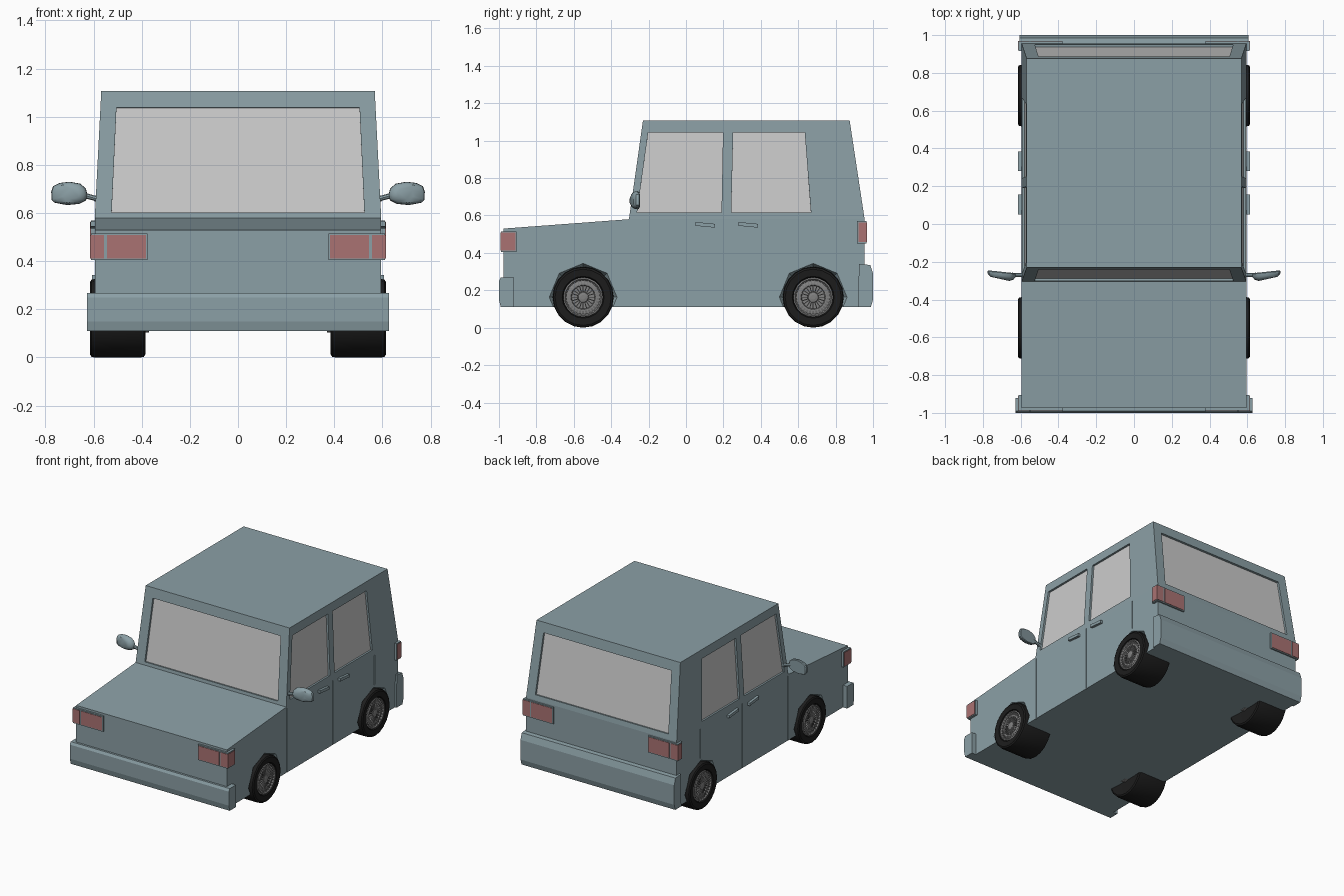
import bpy, bmesh, math
from mathutils import Vector

if "Cube" in bpy.data.objects:
    bpy.data.objects.remove(bpy.data.objects["Cube"])

def material(name, rgb):
    m = bpy.data.materials.new(name)
    m.diffuse_color = (*rgb, 1)
    m.use_nodes = True
    m.node_tree.nodes["Principled BSDF"].inputs["Base Color"].default_value = m.diffuse_color
    return m

PAINT = material("paint", (0.26, 0.35, 0.38))
RED = material("lamp_red", (0.40, 0.17, 0.17))
RUBBER = material("rubber", (0.012, 0.012, 0.012))
GREY = material("rim_grey", (0.22, 0.22, 0.22))

def finish(name, bm, mat=None):
    bmesh.ops.recalc_face_normals(bm, faces=bm.faces)
    me = bpy.data.meshes.new(name)
    bm.to_mesh(me)
    bm.free()
    ob = bpy.data.objects.new(name, me)
    bpy.context.collection.objects.link(ob)
    if mat:
        me.materials.append(mat)
    return ob

def smooth(ob, deg=35):
    bpy.ops.object.select_all(action='DESELECT')
    ob.select_set(True)
    bpy.context.view_layer.objects.active = ob
    bpy.ops.object.shade_smooth_by_angle(angle=math.radians(deg))

def loft(name, loops, mat=None):
    """Skin a stack of equal-length point loops and cap both ends."""
    bm = bmesh.new()
    rows = [[bm.verts.new(p) for p in lp] for lp in loops]
    n = len(loops[0])
    for a, b in zip(rows, rows[1:]):
        for i in range(n):
            j = (i + 1) % n
            bm.faces.new((a[i], a[j], b[j], b[i]))
    bm.faces.new(rows[0])
    bm.faces.new(rows[-1])
    return finish(name, bm, mat)

def slab(name, pts, normal, d0, d1, mat=None):
    """Prism of a flat outline between two offsets along a normal."""
    nrm = Vector(normal).normalized()
    return loft(name, [[Vector(p) + nrm * d for p in pts] for d in (d0, d1)], mat)

def box(name, x0, x1, y0, y1, z0, z1, mat=None):
    return slab(name, [(x0, y0, z0), (x1, y0, z0), (x1, y1, z0), (x0, y1, z0)],
                (0, 0, 1), 0, z1 - z0, mat)

def revolve(name, prof, cx, cy, cz, side, n, mat):
    """Spin a (radius, x) profile about a wheel axle."""
    loops = [[(side * x + cx, cy + r * math.cos(2 * math.pi * i / n),
               cz + r * math.sin(2 * math.pi * i / n)) for i in range(n)] for r, x in prof]
    return loft(name, loops, mat)

# Body shell: side outline widened to a lower box and tapered cabin
W, WT, ZB, ZT = 0.595, 0.568, 0.58, 1.108
outline = [(-0.975, 0.11), (-0.975, 0.53), (-0.305, ZB), (-0.23, ZT),
           (0.875, ZT), (0.955, ZB), (0.955, 0.11)]
bm = bmesh.new()
sides = []
for s in (-1, 1):
    v = [bm.verts.new((s * (WT if z == ZT else W), y, z)) for y, z in outline]
    bm.faces.new([v[i] for i in (0, 1, 2, 5, 6)])
    bm.faces.new(v[2:6])
    sides.append(v)
for i in range(7):
    j = (i + 1) % 7
    bm.faces.new((sides[0][i], sides[0][j], sides[1][j], sides[1][i]))
body = finish("body", bm, PAINT)

def cut(cutter):
    cutter.hide_render = True
    m = body.modifiers.new("cut", 'BOOLEAN')
    m.object, m.operation, m.solver = cutter, 'DIFFERENCE', 'EXACT'
    bpy.context.view_layer.objects.active = body
    bpy.ops.object.modifier_apply(modifier=m.name)
    bpy.data.objects.remove(cutter)

def window(name, pts, normal):
    cut(slab("cutter", pts, normal, -0.018, 0.05))
    slab(name, pts, normal, -0.025, -0.014)

# Windscreen and rear window
def t(z): return (z - ZB) / (ZT - ZB)
def end_pts(f, z0, z1, x0, x1):
    return [(-x0, f(z0), z0), (x0, f(z0), z0), (x1, f(z1), z1), (-x1, f(z1), z1)]
window("windscreen", end_pts(lambda z: -0.305 + 0.075 * t(z), 0.602, 1.038, 0.525, 0.505),
       (0, -0.528, 0.075))
window("rear_window", end_pts(lambda z: 0.955 - 0.08 * t(z), 0.615, 1.038, 0.525, 0.505),
       (0, 0.528, 0.08))

ARCH, AXLES = [0.185, 0.165], (-0.55, 0.68)
WZ = 0.163
for s, tag in ((-1, "left"), (1, "right")):
    # Side windows
    for nm, q in (("front", [(-0.262, 0.615), (0.19, 0.615), (0.198, 1.045), (-0.202, 1.045)]),
                  ("rear", [(0.242, 0.615), (0.668, 0.615), (0.635, 1.045), (0.252, 1.045)])):
        pts = [(s * (W - (W - WT) * t(z)), y, z) for y, z in q]
        window(f"{nm}_side_window_{tag}", pts, (s * 0.528, 0, 0.027))

    # Wheel arch recesses (eight sided, narrowing inward)
    for cy in AXLES:
        cut(revolve("cutter", [(0.158, 0.555), (0.181, 0.595), (0.184, 0.60)],
                    0, cy, WZ, s, 8, PAINT))

    # Door gaps
    for gy, z0, z1 in ((-0.298, 0.10, 0.57), (0.217, 0.10, 0.57), (0.69, 0.36, 0.57)):
        cut(box("cutter", s * 0.588, s * 0.62, gy - 0.003, gy + 0.003, z0, z1))

    # Door handles
    for i, (y0, y1) in enumerate(((0.05, 0.155), (0.28, 0.385))):
        loft(f"door_handle_{tag}_{i}", [
            [(s * x, y, z) for y, z in ((y0, 0.545), (y1, 0.535), (y1, 0.555), (y0, 0.565))]
            for x in (0.59, 0.613)], PAINT)

    # Front and rear lamps: housing with a main lens and a wrap-around lens
    for nm, d, ya, yb, z0, z1 in (("front", -1, 0.905, 0.988, 0.405, 0.515),
                                  ("rear", 1, 0.915, 0.965, 0.45, 0.57)):
        box(f"{nm}_lamp_housing_{tag}", s * 0.375, s * 0.611, d * ya, d * yb, z0, z1, PAINT)
        for part, xa, xb in (("main", 0.382, 0.545), ("corner", 0.556, 0.614)):
            box(f"{nm}_lamp_{part}_{tag}", s * xa, s * xb, d * (ya + 0.006), d * (yb + 0.003),
                z0 + 0.007, z1 - 0.007, RED)

    # Door mirror: rounded shell on a short arm
    shape = [(0.625, 0.675), (0.632, 0.652), (0.66, 0.638), (0.71, 0.633), (0.762, 0.643),
             (0.775, 0.655), (0.776, 0.69), (0.768, 0.712), (0.74, 0.725), (0.70, 0.73),
             (0.655, 0.722), (0.632, 0.702)]
    cx, cz = 0.69, 0.68
    shell = loft(f"mirror_{tag}", [
        [(s * (cx + (x - cx) * k), y + 0.1 * (x - cx), cz + (z - cz) * k) for x, z in shape]
        for y, k in ((-0.254, 0.93), (-0.259, 1.0), (-0.275, 0.97), (-0.288, 0.8),
                     (-0.295, 0.45))], PAINT)
    smooth(shell)
    arm = loft(f"mirror_arm_{tag}", [
        [(s * x, -0.27 + r * math.cos(a * math.pi / 4), z + r * math.sin(a * math.pi / 4))
         for a in range(8)]
        for x, z, r in ((0.57, 0.652, 0.019), (0.60, 0.663, 0.011), (0.645, 0.675, 0.012))], PAINT)
    smooth(arm)

    # Wheels: tyre, dished rim, ring of spokes, hub
    for cy, end in zip(AXLES, ("front", "rear")):
        nm = f"{end}_{tag}"
        tyre = revolve(f"tyre_{nm}", [(0.10, 0.39), (0.15, 0.385), (0.160, 0.391), (0.163, 0.405),
                                      (0.163, 0.595), (0.160, 0.609), (0.15, 0.615),
                                      (0.112, 0.612), (0.105, 0.59)], 0, cy, WZ, s, 20, RUBBER)
        smooth(tyre)
        revolve(f"rim_{nm}", [(0.10, 0.58), (0.106, 0.607), (0.098, 0.61), (0.09, 0.598),
                              (0.074, 0.604), (0.066, 0.604), (0.062, 0.595), (0.03, 0.595),
                              (0.026, 0.606), (0.012, 0.609)], 0, cy, WZ, s, 20, GREY)
        revolve(f"inner_hub_{nm}", [(0.06, 0.37), (0.06, 0.40)], 0, cy, WZ, s, 12, GREY)
        bm = bmesh.new()
        for r0, r1, count, w in ((0.024, 0.066, 20, 0.0025), (0.072, 0.1, 30, 0.003)):
            for i in range(count):
                a = 2 * math.pi * i / count
                u = Vector((0, math.cos(a), math.sin(a)))
                v = Vector((0, -math.sin(a), math.cos(a)))
                rows = [[bm.verts.new(Vector((s * x, cy, WZ)) + u * r + v * k)
                         for r, k in ((r0, -w), (r1, -w), (r1, w), (r0, w))] for x in (0.594, 0.605)]
                bm.faces.new(rows[1])
                for k in range(4):
                    m = (k + 1) % 4
                    bm.faces.new((rows[0][k], rows[0][m], rows[1][m], rows[1][k]))
        finish(f"spokes_{nm}", bm, GREY)

# Bumpers
front = [(-0.92, 0.11), (-0.99, 0.11), (-1.0, 0.15), (-1.0, 0.25), (-0.99, 0.268), (-0.92, 0.268)]
rear = [(0.92, 0.11), (0.988, 0.11), (1.0, 0.15), (1.0, 0.29), (0.985, 0.335), (0.925, 0.342)]
for nm, prof, w in (("front_bumper", front, 0.628), ("rear_bumper", rear, 0.607)):
    loft(nm, [[(x, y, z) for y, z in prof] for x in (-w, w)], PAINT)
